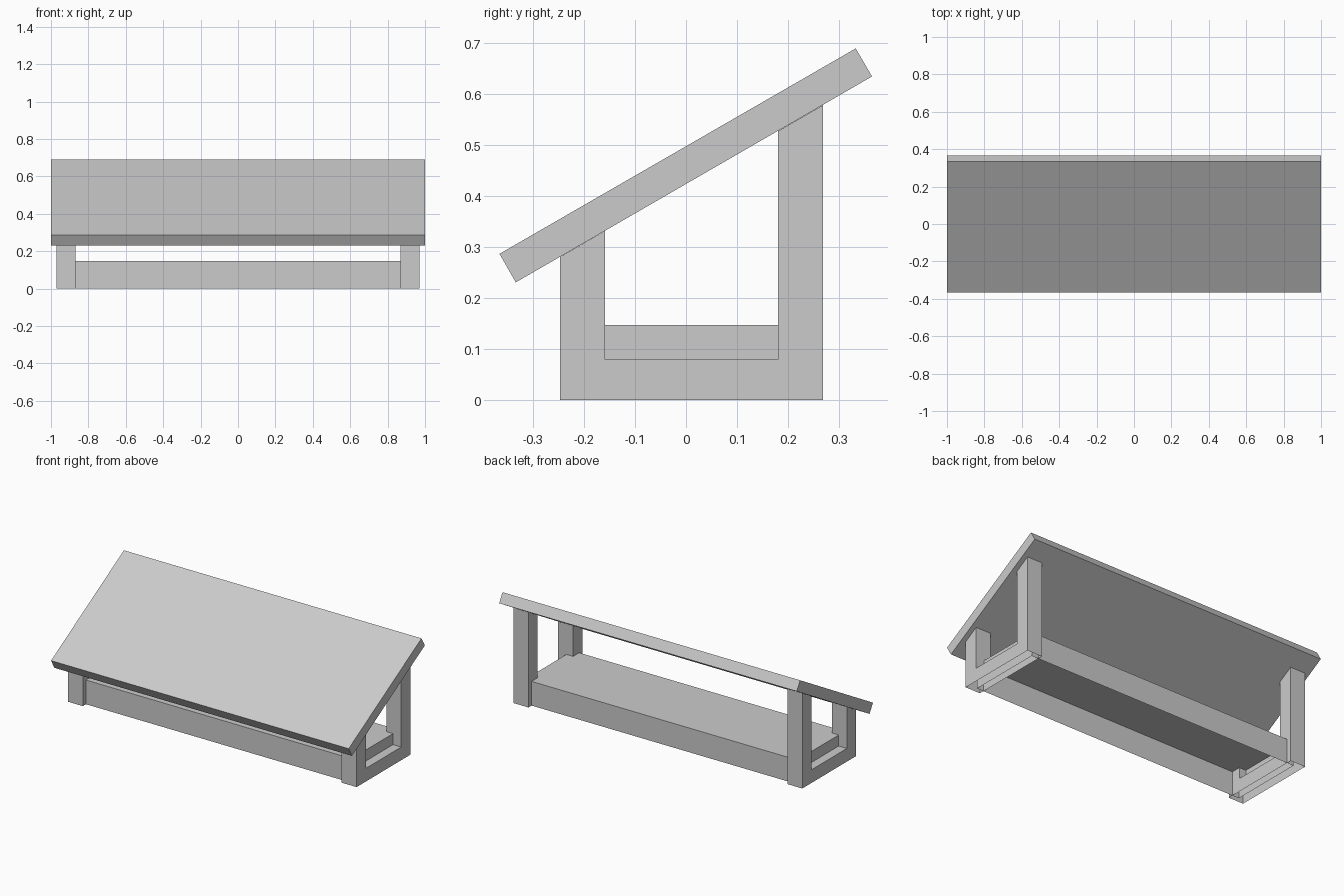
import bpy, bmesh

if "Cube" in bpy.data.objects:
    bpy.data.objects.remove(bpy.data.objects["Cube"])


def extrude_x(name, profile, x0, x1, open_base=False):
    """Extrude a (y, z) profile along x; optionally leave the ground side open."""
    bm = bmesh.new()
    face = bm.faces.new([bm.verts.new((x0, y, z)) for y, z in profile])
    new = bmesh.ops.extrude_face_region(bm, geom=[face])["geom"]
    verts = [v for v in new if isinstance(v, bmesh.types.BMVert)]
    bmesh.ops.translate(bm, verts=verts, vec=(x1 - x0, 0, 0))
    bmesh.ops.recalc_face_normals(bm, faces=bm.faces)
    if open_base:
        base = [f for f in bm.faces if all(v.co.z < 1e-5 for v in f.verts)]
        bmesh.ops.delete(bm, geom=base, context="FACES_ONLY")
    mesh = bpy.data.meshes.new(name)
    bm.to_mesh(mesh)
    bm.free()
    obj = bpy.data.objects.new(name, mesh)
    bpy.context.collection.objects.link(obj)
    return obj


# Sloping roof panel
extrude_x("roof_panel",
          [(-0.366, 0.287), (-0.334, 0.231), (0.365, 0.635), (0.333, 0.69)],
          -1.0, 1.0)

# U-shaped end frame with slanted leg tops, hollow below, mirrored to the other end
frame = extrude_x("end_frames",
                  [(-0.247, 0), (0.269, 0), (0.269, 0.579), (0.181, 0.528),
                   (0.181, 0.08), (-0.159, 0.08), (-0.159, 0.332), (-0.247, 0.281)],
                  0.87, 0.97, open_base=True)
mirror = frame.modifiers.new("mirror", "MIRROR")
mirror.use_axis = (True, False, False)

# Long deck between the frames, open underneath
extrude_x("deck",
          [(-0.217, 0), (0.239, 0), (0.239, 0.147), (-0.217, 0.147)],
          -0.915, 0.915, open_base=True)
